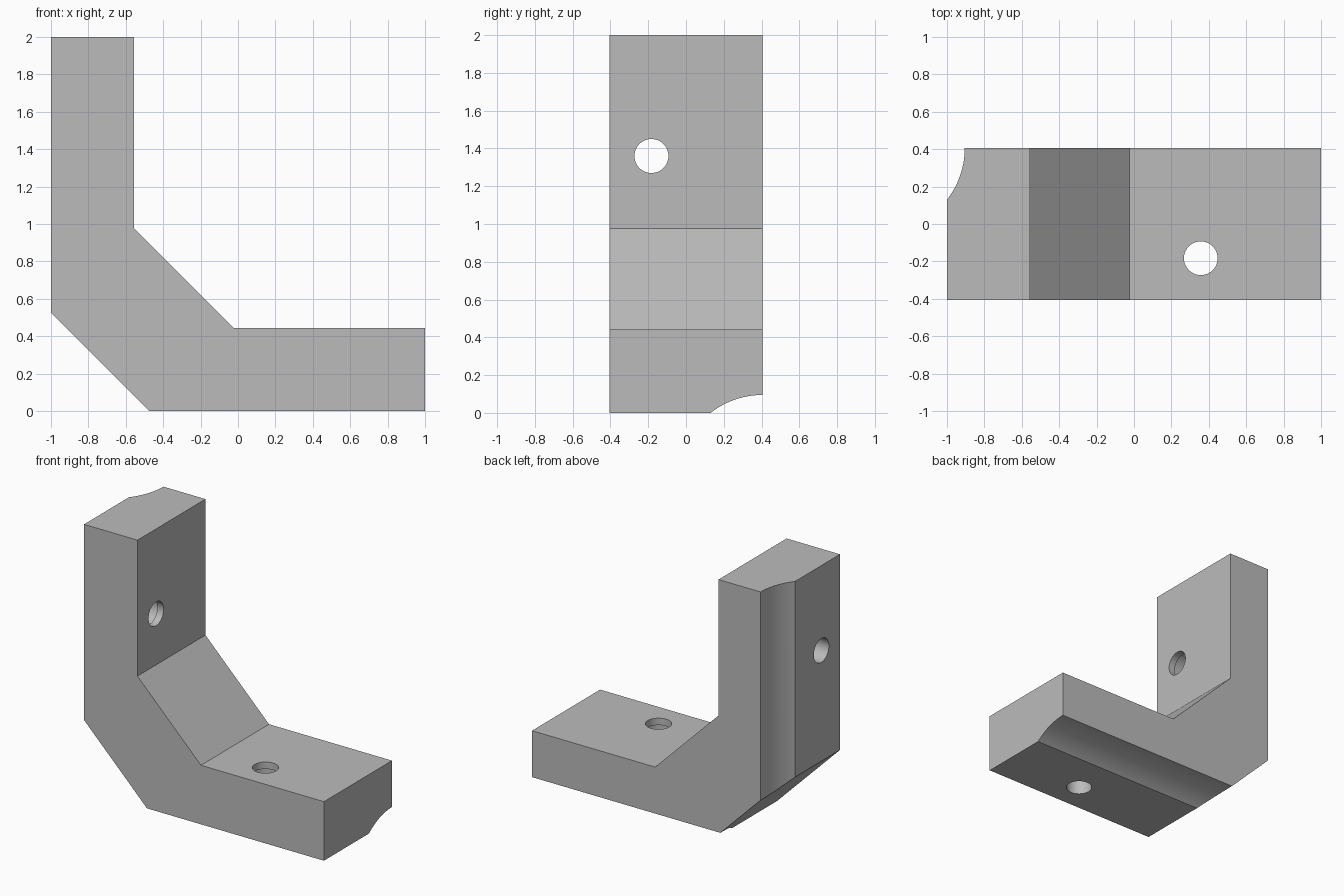
import bpy, bmesh, math
from mathutils import Vector

cube = bpy.data.objects.get("Cube")
if cube:
    bpy.data.objects.remove(cube, do_unlink=True)

HALF_DEPTH = 0.405
THICK = 0.445          # thickness of both arms
HOLE_Y = -0.183
COVE_R = 0.445
COVE_RISE = 0.095      # how far the cove bites into the arm

grey = bpy.data.materials.new("plain grey")
grey.use_nodes = True
colour = (0.5, 0.5, 0.5, 1)
grey.diffuse_color = colour
grey.node_tree.nodes["Principled BSDF"].inputs["Base Color"].default_value = colour

# Angled bracket: side profile pulled through the depth
profile = [(-1, 2), (-1, 0.525), (-0.475, 0), (1, 0),
           (1, THICK), (-0.025, THICK), (THICK - 1, 0.975), (THICK - 1, 2)]
bm = bmesh.new()
face = bm.faces.new([bm.verts.new((x, -HALF_DEPTH, z)) for x, z in profile])
pulled = bmesh.ops.extrude_face_region(bm, geom=[face])["geom"]
bmesh.ops.translate(bm, vec=(0, 2 * HALF_DEPTH, 0),
                    verts=[v for v in pulled if isinstance(v, bmesh.types.BMVert)])
bmesh.ops.recalc_face_normals(bm, faces=bm.faces)
mesh = bpy.data.meshes.new("corner_bracket")
bm.to_mesh(mesh)
bm.free()
mesh.materials.append(grey)
bracket = bpy.data.objects.new("corner_bracket", mesh)
bpy.context.collection.objects.link(bracket)


def cut_round(name, centre, radius, length, axis, sides=64):
    """Cut a cylinder out of the bracket along the x or z axis."""
    turn = (0, math.pi / 2, 0) if axis == "x" else (0, 0, 0)
    bpy.ops.mesh.primitive_cylinder_add(vertices=sides, radius=radius, depth=length,
                                        location=centre, rotation=turn)
    cutter = bpy.context.object
    cutter.name = name
    cutter.hide_render = True
    cutter.data.materials.append(grey)
    mod = bracket.modifiers.new(name, "BOOLEAN")
    mod.operation = "DIFFERENCE"
    mod.solver = "EXACT"
    mod.object = cutter
    bpy.context.view_layer.objects.active = bracket
    bpy.ops.object.modifier_apply(modifier=name)
    bpy.data.objects.remove(cutter, do_unlink=True)


# Long coves along the rear outer edges of both arms
offset = COVE_RISE - COVE_R
cut_round("lower_cove", (0, HALF_DEPTH, offset), COVE_R, 5, "x", 128)
cut_round("upright_cove", (offset - 1, HALF_DEPTH, 1), COVE_R, 5, "z", 128)

# Bolt holes, each widened inside the arm behind a thin lip
upright = Vector((-1 + THICK / 2, HOLE_Y, 1.36))
lower = Vector((0.357, HOLE_Y, THICK / 2))
for name, centre, axis, inward in (("upright_hole", upright, "x", Vector((1, 0, 0))),
                                   ("lower_hole", lower, "z", Vector((0, 0, 1)))):
    cut_round(name, centre, 0.09, 0.7, axis)
    cut_round(name + "_pocket", centre + inward * 0.08, 0.11, 0.18, axis)

# Smooth the round cuts, keep every corner crisp
bpy.ops.object.select_all(action="DESELECT")
bracket.select_set(True)
bpy.context.view_layer.objects.active = bracket
bpy.ops.object.shade_smooth_by_angle(angle=math.radians(20))
